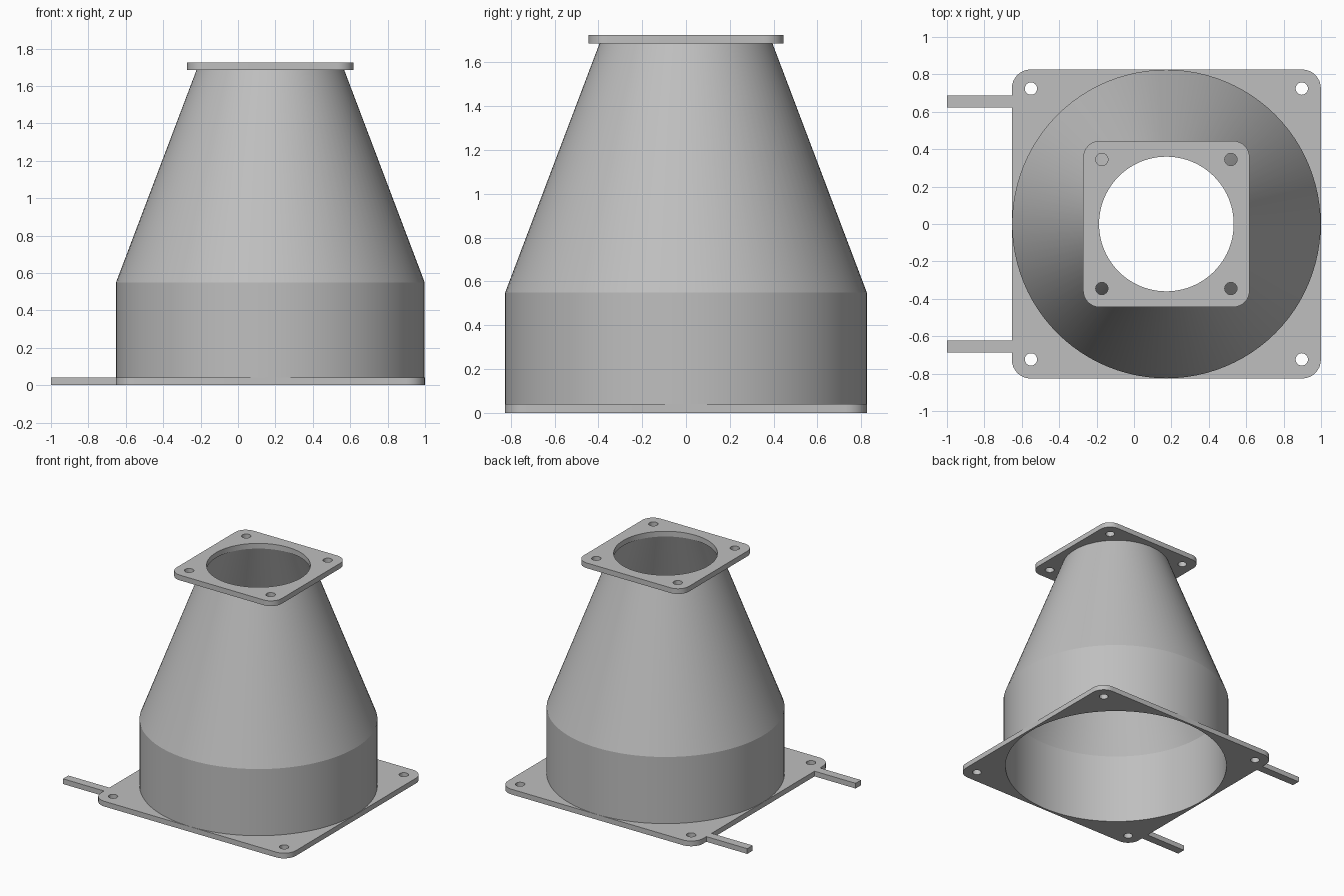
import bpy
import bmesh
from math import sin, cos, pi, radians
from mathutils import Vector

CX = 0.173          # duct axis in x
T = 0.04            # flange thickness
TOP = 1.725         # overall height
SEG = 96

cube = bpy.data.objects.get("Cube")
if cube:
    bpy.data.objects.remove(cube, do_unlink=True)

grey = bpy.data.materials.new("plain grey")
grey.use_nodes = True
colour = (0.52, 0.52, 0.52, 1)
grey.diffuse_color = colour
grey.node_tree.nodes["Principled BSDF"].inputs["Base Color"].default_value = colour


def finish(bm, name):
    bmesh.ops.recalc_face_normals(bm, faces=bm.faces)
    mesh = bpy.data.meshes.new(name)
    bm.to_mesh(mesh)
    bm.free()
    mesh.materials.append(grey)
    obj = bpy.data.objects.new(name, mesh)
    bpy.context.collection.objects.link(obj)
    bpy.ops.object.select_all(action='DESELECT')
    obj.select_set(True)
    bpy.context.view_layer.objects.active = obj
    bpy.ops.object.shade_smooth_by_angle(angle=radians(15))
    return obj


def circle(x, y, r, n):
    return [(x + r * cos(2 * pi * i / n), y + r * sin(2 * pi * i / n)) for i in range(n)]


def rounded_square(half, r, steps=8):
    pts = []
    for k, (sx, sy) in enumerate([(1, 1), (-1, 1), (-1, -1), (1, -1)]):
        for i in range(steps + 1):
            a = pi / 2 * (k + i / steps)
            pts.append((sx * (half - r) + r * cos(a), sy * (half - r) + r * sin(a)))
    return pts


def flange(name, z, half, corner, bore, bolt):
    """Rounded square plate with a central bore and four bolt holes."""
    loops = [rounded_square(half, corner), circle(0, 0, bore, SEG)]
    loops += [circle(sx * bolt, sy * bolt, 0.033, 24) for sx in (-1, 1) for sy in (-1, 1)]
    bm = bmesh.new()
    edges = []
    for loop in loops:
        vs = [bm.verts.new((CX + x, y, z)) for x, y in loop]
        edges += [bm.edges.new((v, vs[i - 1])) for i, v in enumerate(vs)]
    bmesh.ops.triangle_fill(bm, edges=edges, use_beauty=True, normal=(0, 0, 1))
    ext = bmesh.ops.extrude_face_region(bm, geom=bm.faces[:], use_keep_orig=True)
    bmesh.ops.translate(bm, vec=Vector((0, 0, T)),
                        verts=[g for g in ext["geom"] if isinstance(g, bmesh.types.BMVert)])
    return finish(bm, name)


flange("base_flange", 0, 0.826, 0.1, 0.81, 0.724)
flange("top_flange", TOP - T, 0.445, 0.09, 0.36, 0.345)

# Thin-walled duct: closed wall profile (radius, height) spun round the axis
profile = [(0.825, T), (0.825, 0.55), (0.395, TOP - T), (0.365, TOP - T), (0.81, 0.55), (0.81, T)]
bm = bmesh.new()
rings = [[bm.verts.new((CX + x, y, z)) for x, y in circle(0, 0, r, SEG)] for r, z in profile]
for k, ring in enumerate(rings):
    prev = rings[k - 1]
    for i in range(SEG):
        bm.faces.new((prev[i - 1], prev[i], ring[i], ring[i - 1]))
finish(bm, "tapered_duct")

# Two flat bars reaching out from the base flange
x0, x1 = -1.0, CX - 0.826
for name, y in (("back_bar", 0.655), ("front_bar", -0.655)):
    bm = bmesh.new()
    bmesh.ops.create_cube(bm, size=1)
    bmesh.ops.scale(bm, vec=(x1 - x0, 0.065, T), verts=bm.verts)
    bmesh.ops.translate(bm, vec=((x0 + x1) / 2, y, T / 2), verts=bm.verts)
    finish(bm, name)
